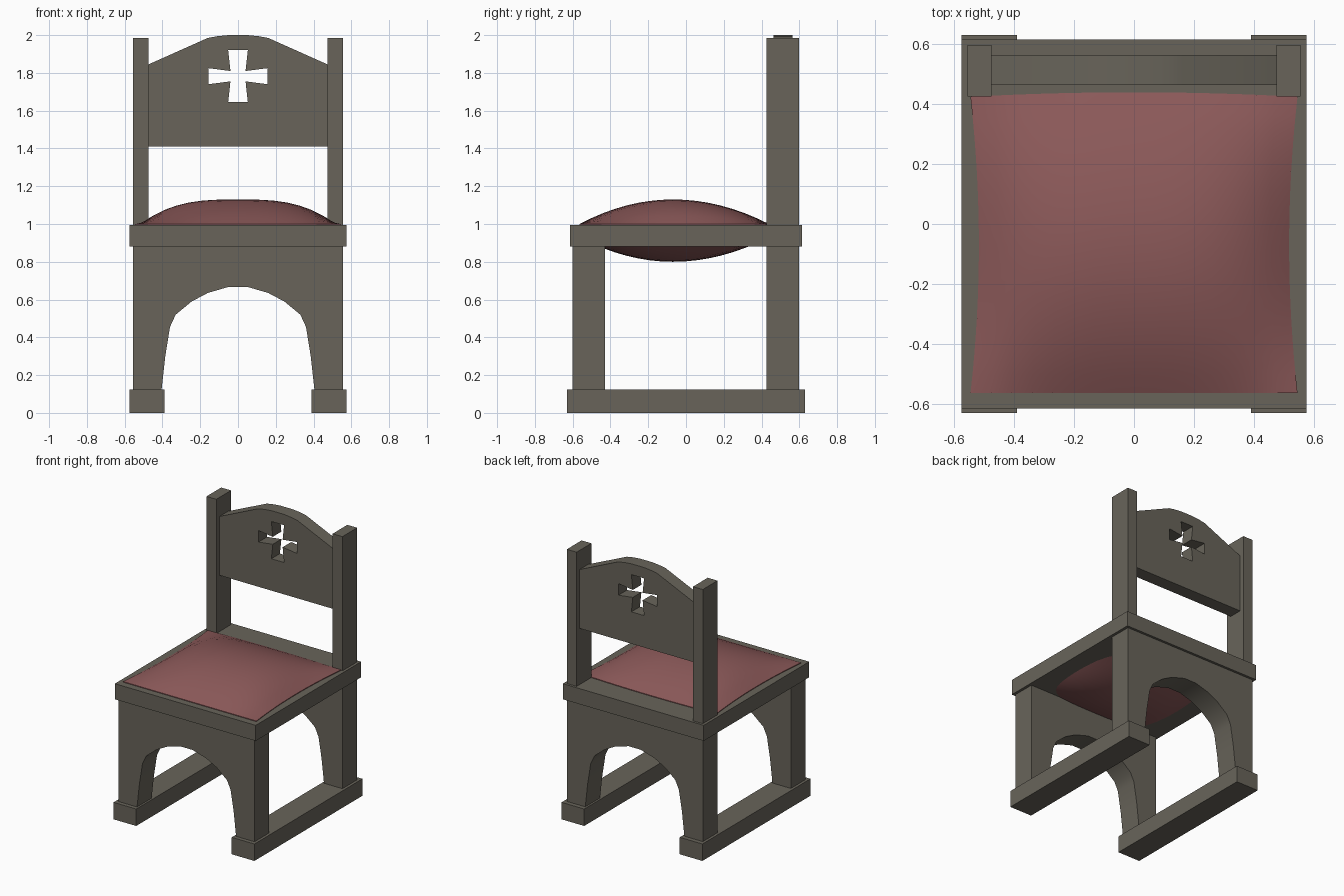
import bpy, bmesh, math
from mathutils import Matrix, Vector

cube = bpy.data.objects.get("Cube")
if cube:
    bpy.data.objects.remove(cube, do_unlink=True)


def material(name, rgb):
    m = bpy.data.materials.new(name)
    m.use_nodes = True
    m.diffuse_color = (*rgb, 1)
    m.node_tree.nodes["Principled BSDF"].inputs["Base Color"].default_value = (*rgb, 1)
    return m


WOOD = material("weathered_wood", (0.138, 0.127, 0.102))
CLOTH = material("dusty_red_cloth", (0.26, 0.10, 0.10))


def finish(name, bm, mat, smooth_angle=None):
    bmesh.ops.recalc_face_normals(bm, faces=bm.faces)
    mesh = bpy.data.meshes.new(name)
    bm.to_mesh(mesh)
    bm.free()
    mesh.materials.append(mat)
    obj = bpy.data.objects.new(name, mesh)
    bpy.context.collection.objects.link(obj)
    if smooth_angle:
        bpy.ops.object.select_all(action='DESELECT')
        obj.select_set(True)
        bpy.context.view_layer.objects.active = obj
        bpy.ops.object.shade_smooth_by_angle(angle=math.radians(smooth_angle))
    return obj


def box(name, x, y, z):
    bm = bmesh.new()
    size = [b - a for a, b in (x, y, z)]
    mid = [(a + b) / 2 for a, b in (x, y, z)]
    bmesh.ops.create_cube(bm, size=1, matrix=Matrix.Translation(mid) @ Matrix.Diagonal((*size, 1)))
    return finish(name, bm, WOOD)


def panel(name, loops, y0, y1):
    """Fill outlines given in x, z (later loops are holes) and thicken along y."""
    bm = bmesh.new()
    for pts in loops:
        verts = [bm.verts.new((x, y0, z)) for x, z in pts]
        for a, b in zip(verts, verts[1:] + verts[:1]):
            bm.edges.new((a, b))
    bmesh.ops.triangle_fill(bm, edges=bm.edges[:], use_beauty=True, normal=(0, -1, 0))
    out = bmesh.ops.extrude_face_region(bm, geom=bm.faces[:])
    moved = [g for g in out["geom"] if isinstance(g, bmesh.types.BMVert)]
    bmesh.ops.translate(bm, verts=moved, vec=(0, y1 - y0, 0))
    return finish(name, bm, WOOD, 28)


def mirrored(half):
    """Complete a left-to-right profile across x = 0."""
    return half + [(-x, z) for x, z in reversed(half)]


# Seat slab, runners and back posts
box("seat_frame", (-0.575, 0.575), (-0.615, 0.615), (0.88, 0.995))
for side, s in (("left", 1), ("right", -1)):
    box(side + "_runner", sorted((s * 0.39, s * 0.575)), (-0.63, 0.63), (0, 0.125))
    box(side + "_back_post", sorted((s * 0.475, s * 0.555)), (0.425, 0.597), (0.99, 1.985))

# Arched leg panels, front and back
arch = [(-0.555, 0.88), (-0.555, 0.12), (-0.405, 0.12), (-0.385, 0.3), (-0.36, 0.455),
        (-0.33, 0.52), (-0.245, 0.59), (-0.16, 0.635), (-0.05, 0.667)]
for name, y0, y1 in (("front_legs", -0.6, -0.43), ("back_legs", 0.425, 0.597)):
    panel(name, [mirrored(arch)], y0, y1)

# Backrest with a flared cross cut-out
crest = [(-0.478, 1.41), (-0.478, 1.843), (-0.16, 1.985), (-0.11, 1.994), (-0.05, 2.0)]
top_left = [(-0.157, 1.825), (-0.04, 1.81), (-0.052, 1.92)]
upper = mirrored(top_left)
cross = upper + [(x, 2 * 1.785 - z - 0.005) for x, z in reversed(upper)]
panel("backrest", [mirrored(crest), cross], 0.463, 0.563)

# Pillow cushion, pinched at the sides and swelling above and below the seat
bm = bmesh.new()
bmesh.ops.create_cube(bm, size=2)
bmesh.ops.subdivide_edges(bm, edges=bm.edges[:], cuts=15, use_grid_fill=True)
for v in bm.verts:
    a, b, w = v.co
    swell = (1 - abs(a) ** 3) * (1 - b * b)
    v.co = Vector((a * (0.545 - 0.028 * (1 - b * b)),
                   -0.07 + b * 0.494 + (0.015 * (1 - a * a) if b > 0 else 0) * b,
                   0.965 + w * (0.035 + 0.13 * swell)))
finish("seat_cushion", bm, CLOTH, 40)
